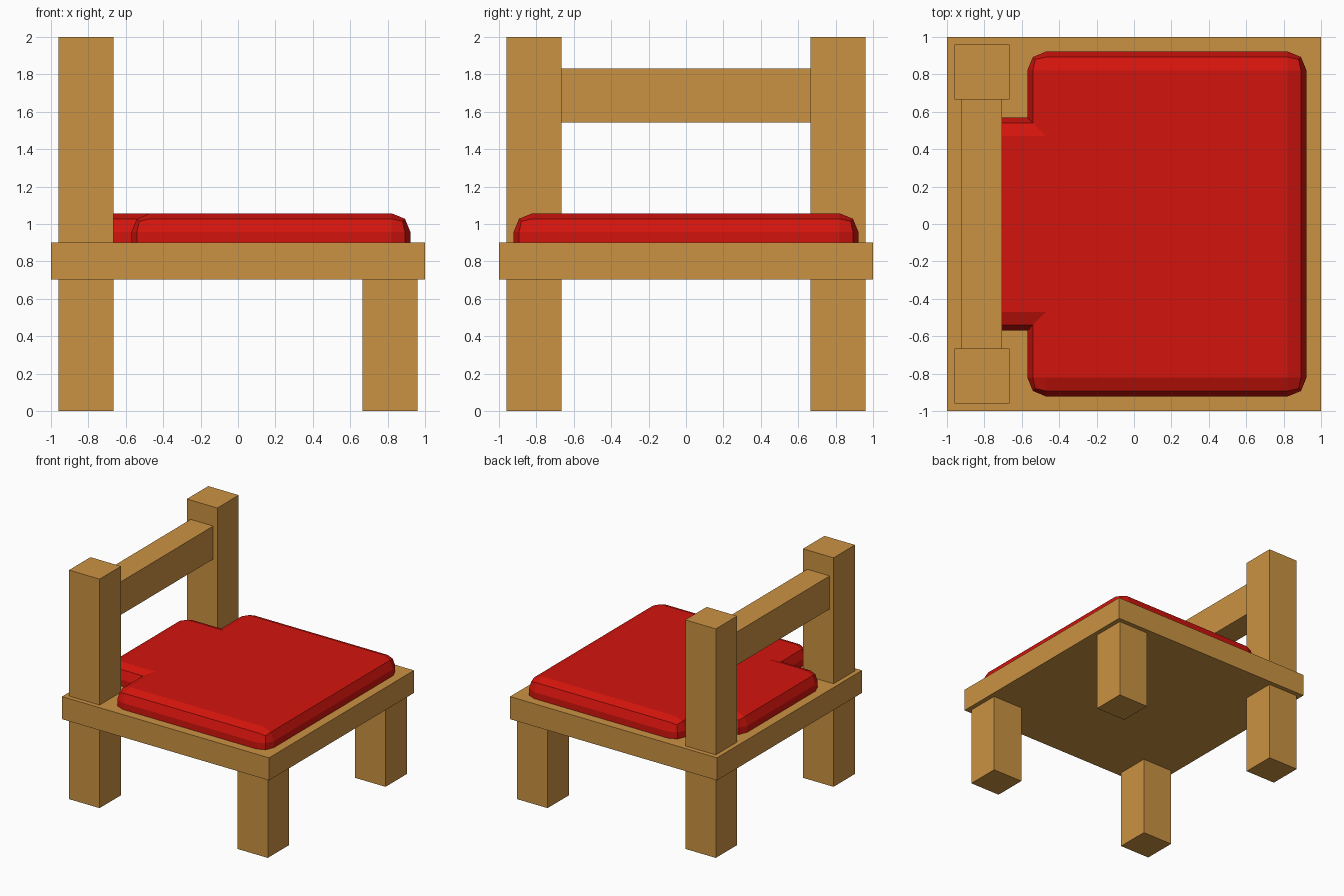
import bpy
import bmesh

if "Cube" in bpy.data.objects:
    bpy.data.objects.remove(bpy.data.objects["Cube"])


def material(name, color):
    mat = bpy.data.materials.new(name)
    mat.diffuse_color = color
    mat.use_nodes = True
    mat.node_tree.nodes["Principled BSDF"].inputs["Base Color"].default_value = mat.diffuse_color
    return mat


WOOD = material("wood", (0.60, 0.29, 0.055, 1))
RED = material("red_fabric", (0.65, 0.007, 0.004, 1))


def finish(name, bm, mat):
    mesh = bpy.data.meshes.new(name)
    bmesh.ops.recalc_face_normals(bm, faces=bm.faces)
    bm.to_mesh(mesh)
    bm.free()
    mesh.materials.append(mat)
    obj = bpy.data.objects.new(name, mesh)
    bpy.context.collection.objects.link(obj)
    return obj


def box(name, x, y, z, mat=WOOD):
    """Box from (min, max) ranges."""
    bm = bmesh.new()
    bmesh.ops.create_cube(bm, size=1)
    for v in bm.verts:
        for i, (lo, hi) in enumerate((x, y, z)):
            v.co[i] = hi if v.co[i] > 0 else lo
    return finish(name, bm, mat)


LEG_IN, LEG_OUT = 0.665, 0.96
SEAT_LOW, SEAT_TOP = 0.703, 0.90

# Seat board
box("seat", (-1, 1), (-1, 1), (SEAT_LOW, SEAT_TOP))

# Short legs and tall back posts, one pair on each side
for side, y in (("left", (-LEG_OUT, -LEG_IN)), ("right", (LEG_IN, LEG_OUT))):
    box(f"front_leg_{side}", (LEG_IN, LEG_OUT), y, (0, SEAT_LOW))
    box(f"back_post_{side}", (-LEG_OUT, -LEG_IN), y, (0, 2))

# Backrest rail between the posts
box("back_rail", (-0.923, -0.705), (-LEG_IN, LEG_IN), (1.543, 1.832))

# Cushion: notched outline, extruded, with chamfered top and outer corners
OUT, NOTCH = 0.922, 0.57
half = [(OUT, OUT), (-NOTCH, OUT), (-NOTCH, NOTCH), (-OUT, NOTCH)]
outline = half + [(x, -y) for x, y in reversed(half)]
bm = bmesh.new()
base = bm.faces.new([bm.verts.new((x, y, SEAT_TOP - 0.01)) for x, y in outline])
top = bmesh.ops.extrude_face_region(bm, geom=[base], use_keep_orig=True)["geom"]
for v in top:
    if isinstance(v, bmesh.types.BMVert):
        v.co.z = 1.057
bmesh.ops.recalc_face_normals(bm, faces=bm.faces)


def rounded(edge):
    a, b = (v.co for v in edge.verts)
    if min(a.z, b.z) > 1:
        return True
    inner_corner = abs(a.x + NOTCH) < 0.01 and abs(abs(a.y) - NOTCH) < 0.01
    return abs(a.z - b.z) > 0.05 and not inner_corner


bmesh.ops.bevel(bm, geom=[e for e in bm.edges if rounded(e)], offset=0.1,
                offset_type='OFFSET', segments=2, profile=0.5, affect='EDGES')
finish("cushion", bm, RED)
